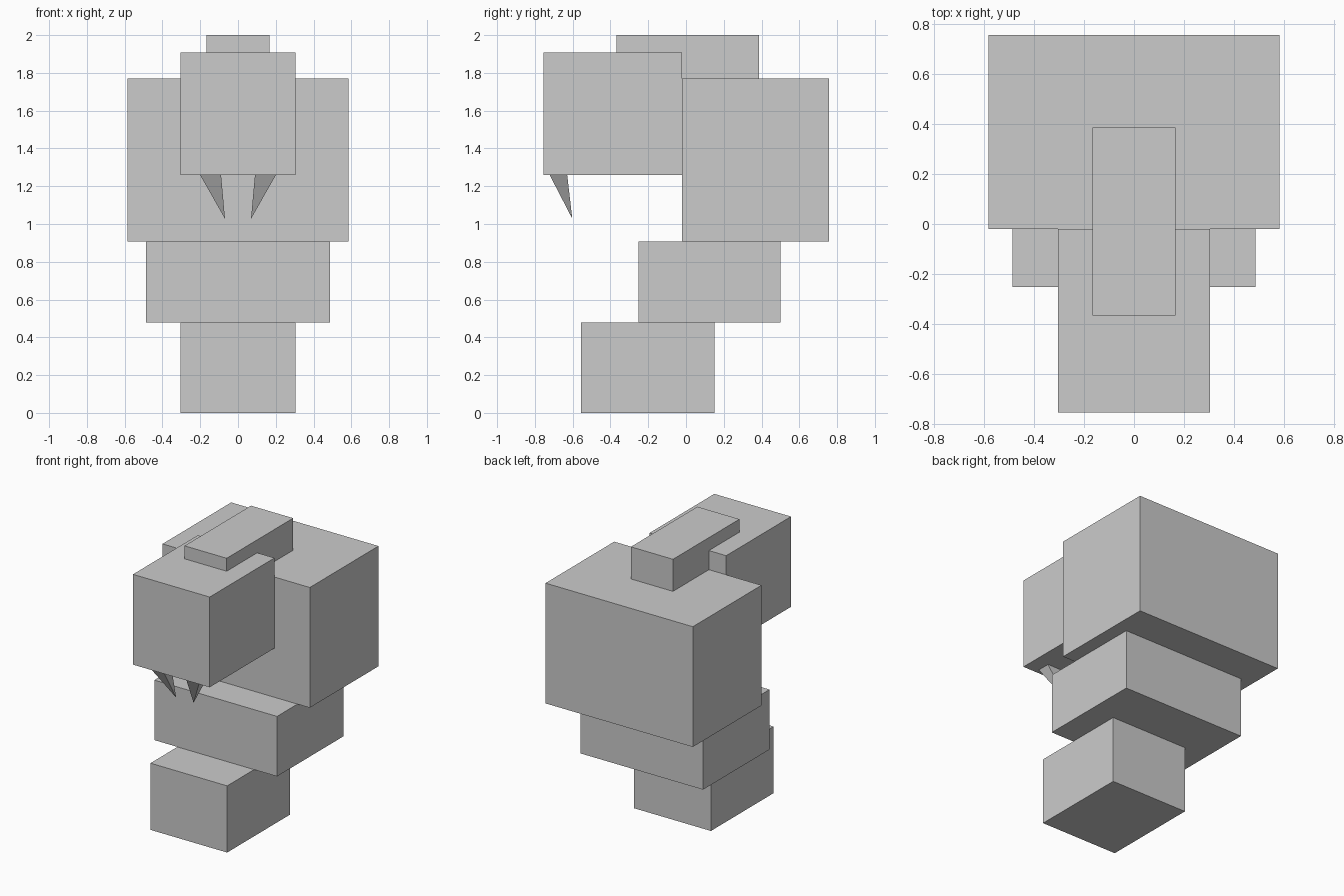
import bpy, bmesh

if "Cube" in bpy.data.objects:
    bpy.data.objects.remove(bpy.data.objects["Cube"])


def finish(name, bm):
    bmesh.ops.recalc_face_normals(bm, faces=bm.faces)
    mesh = bpy.data.meshes.new(name)
    bm.to_mesh(mesh)
    bm.free()
    obj = bpy.data.objects.new(name, mesh)
    bpy.context.collection.objects.link(obj)
    return obj


def box(name, half_width, y0, y1, z0, z1):
    """Box centred on x = 0 with the given depth and height ranges."""
    bm = bmesh.new()
    bmesh.ops.create_cube(bm, size=1)
    bmesh.ops.scale(bm, vec=(2 * half_width, y1 - y0, z1 - z0), verts=bm.verts)
    bmesh.ops.translate(bm, vec=(0, (y0 + y1) / 2, (z0 + z1) / 2), verts=bm.verts)
    return finish(name, bm)


# Stacked body blocks
box("base", 0.304, -0.557, 0.152, 0.0, 0.478)
box("waist", 0.486, -0.252, 0.501, 0.478, 0.908)
box("torso", 0.584, -0.021, 0.757, 0.908, 1.77)

# Head block and the crest lying over head and torso
box("head", 0.304, -0.755, -0.021, 1.26, 1.907)
box("crest", 0.167, -0.367, 0.386, 1.77, 2.0)

# Leaning four-sided fangs below the head, mirrored across x
bm = bmesh.new()
rim = [bm.verts.new((x, y, 1.26)) for x, y in
       ((0.09, -0.722), (0.201, -0.722), (0.201, -0.629), (0.09, -0.629))]
tip = bm.verts.new((0.069, -0.602, 1.028))
bm.faces.new(rim)
for i in range(4):
    bm.faces.new((rim[i], rim[(i + 1) % 4], tip))
fangs = finish("fangs", bm)
fangs.modifiers.new("mirror", 'MIRROR')
